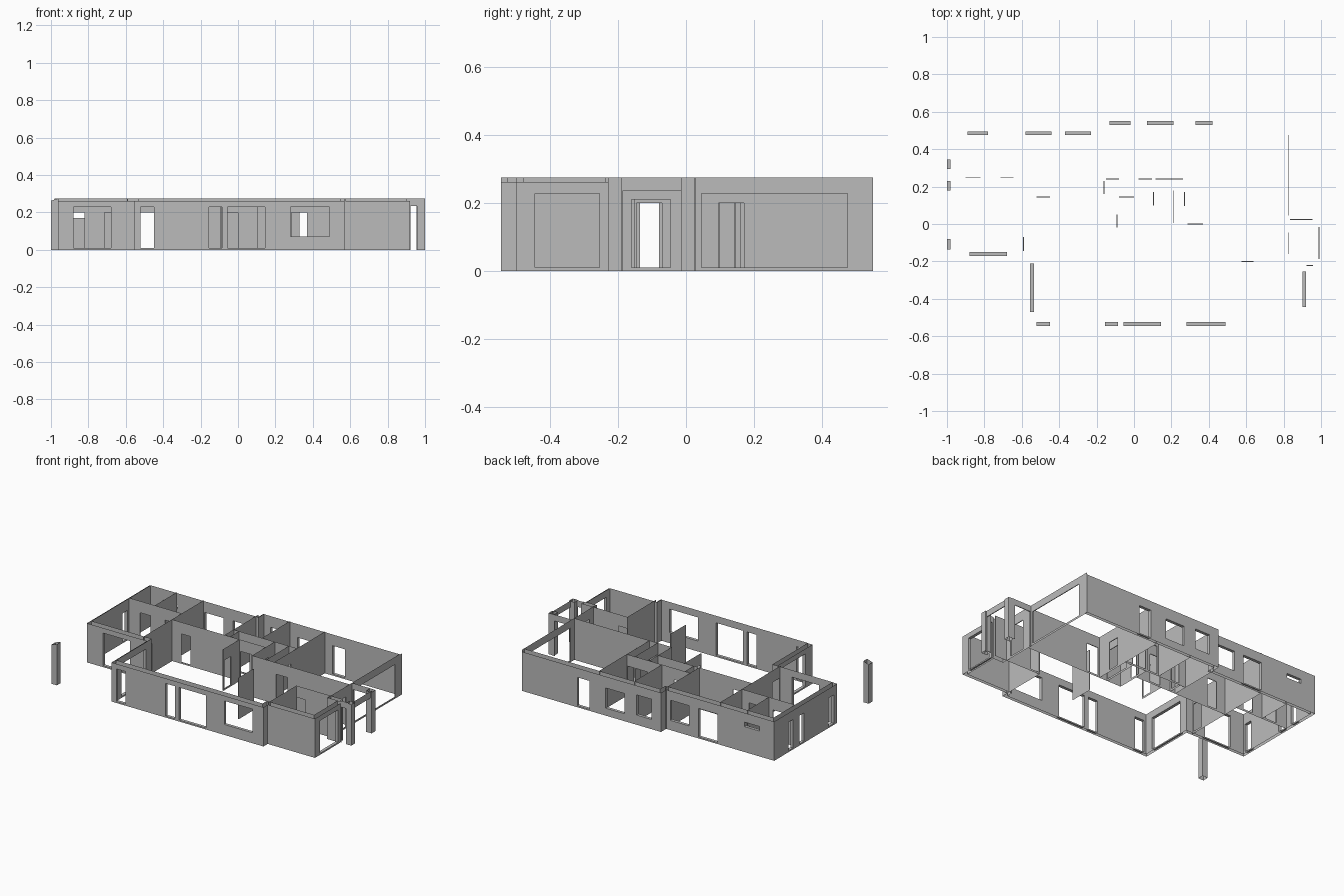
import bpy
import bmesh
from mathutils import Vector

old = bpy.data.objects.get("Cube")
if old:
    bpy.data.objects.remove(old, do_unlink=True)

LOW, HIGH = 0.262, 0.275      # outer and inner wall tops
DOOR = (0.01, 0.2)
TALL = (0.01, 0.228)
WINDOW = (0.065, 0.2)
PORCH = (0.0, 0.235)
THICK, THIN = 0.02, 0.005

plaster = bpy.data.materials.new("grey plaster")
plaster.use_nodes = True
plaster.diffuse_color = (0.5, 0.5, 0.5, 1)
plaster.node_tree.nodes["Principled BSDF"].inputs["Base Color"].default_value = (0.5, 0.5, 0.5, 1)


def finish(name, bm):
    bmesh.ops.remove_doubles(bm, verts=bm.verts, dist=0.0001)
    bmesh.ops.recalc_face_normals(bm, faces=bm.faces)
    mesh = bpy.data.meshes.new(name)
    bm.to_mesh(mesh)
    bm.free()
    mesh.materials.append(plaster)
    obj = bpy.data.objects.new(name, mesh)
    bpy.context.collection.objects.link(obj)


def wall(name, outer, inner, holes=(), tops=(HIGH, HIGH), ends=False):
    """Two open-topped skins with lined openings; holes are (low, high, (sill, head))."""
    bm = bmesh.new()
    axis = 0 if abs(outer[0][0] - outer[1][0]) > abs(outer[0][1] - outer[1][1]) else 1
    depths = [side[0][1 - axis] for side in (outer, inner)]

    def point(along, depth, z):
        return (along, depth, z) if axis == 0 else (depth, along, z)

    def quad(*corners):
        bm.faces.new([bm.verts.new(point(*c)) for c in corners])

    def panel(a, b, d, z0, z1):
        if b - a > 0.0001 and z1 - z0 > 0.0001:
            quad((a, d, z0), (b, d, z0), (b, d, z1), (a, d, z1))

    def jamb(a, z0, z1):
        quad((a, depths[0], z0), (a, depths[1], z0), (a, depths[1], z1), (a, depths[0], z1))

    holes = sorted(holes)
    for side, d, top in zip((outer, inner), depths, tops):
        start, stop = sorted(p[axis] for p in side)
        for lo, hi, (sill, head) in holes:
            panel(start, lo, d, 0, top)
            panel(lo, hi, d, 0, sill)
            panel(lo, hi, d, head, top)
            start = hi
        panel(start, stop, d, 0, top)
    # Linings of the openings
    for lo, hi, (sill, head) in holes:
        jamb(lo, sill, head)
        jamb(hi, sill, head)
        for z in (sill, head):
            if z > 0:
                quad((lo, depths[0], z), (hi, depths[0], z), (hi, depths[1], z), (lo, depths[1], z))
    if ends:
        for p in outer:
            jamb(p[axis], 0, HIGH)
    finish(name, bm)


# Outer shell: name, start corner, thickness, openings
shell = [
    ("front_left_wall", (-1, -.17), THICK, [(-.88, -.68, TALL)]),
    ("front_room_left_wall", (-.555, -.17), THICK, [(-.47, -.21, TALL)]),
    ("front_wall", (-.555, -.545), THICK,
     [(-.52, -.45, TALL), (-.155, -.085, TALL), (-.055, .145, TALL), (.28, .49, (.07, .228))]),
    ("front_step", (.57, -.545), THICK, []),
    ("front_right_wall", (.57, -.5), THICK, []),
    ("right_front_wall", (.92, -.5), THICK, [(-.445, -.255, TALL)]),
    ("porch_return", (.92, -.23), THIN, []),
    ("right_wall", (.83, -.23), THIN, [(-.16, -.045, (.01, .21)), (.045, .475, TALL)]),
    ("back_right_wall", (.83, .55), THICK,
     [(.33, .42, DOOR), (.07, .21, (.05, .185)), (-.13, -.02, WINDOW)]),
    ("back_step", (-.2, .55), THICK, []),
    ("back_left_wall", (-.2, .495), THICK,
     [(-.37, -.23, WINDOW), (-.58, -.44, DOOR), (-.89, -.78, (.17, .2))]),
    ("left_wall", (-1, .495), THICK,
     [(.295, .345, DOOR), (.18, .23, DOOR), (-.135, -.08, DOOR)]),
]
count = len(shell)
corners = [Vector(s[1]) for s in shell]
insets = []
for i, part in enumerate(shell):
    run = (corners[(i + 1) % count] - corners[i]).normalized()
    insets.append(Vector((-run.y, run.x)) * part[2])
inside = [corners[i] + insets[i - 1] + insets[i] for i in range(count)]
for i, (name, _, thick, holes) in enumerate(shell):
    j = (i + 1) % count
    wall(name, (corners[i], corners[j]), (inside[i], inside[j]), holes,
         (LOW if thick == THICK else HIGH, HIGH))


def partition(name, axis, at, lo, hi, holes=()):
    """Thin inner wall running along axis, standing at one position of the other."""
    skins = []
    for d in (at - THIN / 2, at + THIN / 2):
        skins.append([(lo, d), (hi, d)] if axis == "x" else [(d, lo), (d, hi)])
    wall(name, skins[0], skins[1], holes, ends=True)


# Inner partitions running left to right
partition("suite_partition", "x", .25, -.98, -.59, [(-.9, -.82, DOOR), (-.715, -.645, DOOR)])
partition("bedroom_partition", "x", .145, -.59, .105, [(-.52, -.45, DOOR), (-.08, 0, DOOR)])
partition("corridor_partition", "x", .24, -.2, .27,
          [(-.15, -.08, DOOR), (.025, .095, DOOR), (.115, .262, DOOR)])
partition("living_partition", "x", 0, .105, .827, [(.285, .37, DOOR)])
partition("study_partition", "x", -.2, .57, .915, [(.575, .64, DOOR)])

# Inner partitions running front to back
partition("suite_side_partition", "y", -.59, -.16, .48, [(-.145, -.07, DOOR)])
partition("bathroom_partition", "y", -.79, .25, .48)
partition("bedroom_side_partition", "y", -.2, .145, .5)
partition("corridor_end", "y", -.16, .145, .24, [(.16, .23, DOOR)])
partition("hall_end", "y", -.09, -.03, .145, [(-.02, .05, DOOR)])
partition("back_room_partition", "y", .01, .24, .535)
partition("closet_left", "y", .105, 0, .24, [(.1, .17, DOOR)])
partition("closet_right", "y", .21, 0, .24, [(.005, .18, DOOR)])
partition("great_room_partition", "y", .27, 0, .535, [(.095, .17, DOOR)])
partition("kitchen_stub", "y", .22, -.31, -.15)
partition("study_side_partition", "y", .573, -.5, -.2)

# Porch frames
partition("porch_front", "x", -.222, .915, .98, [(.922, .958, PORCH)])
partition("porch_back", "x", .025, .83, .98, [(.835, .955, PORCH)])
partition("porch_side", "y", .99, -.2, 0, [(-.187, -.015, PORCH)])


# Open tube pillars
def pillar(name, x, y, sloped=False):
    bm = bmesh.new()
    bmesh.ops.create_cube(bm, size=1)
    caps = [f for f in bm.faces if abs(f.normal.z) > 0.5]
    bmesh.ops.delete(bm, geom=caps, context='FACES_ONLY')
    for v in bm.verts:
        top = LOW if sloped and v.co.x < 0 else HIGH
        v.co = (x + v.co.x * .04, y + v.co.y * .04, top if v.co.z > 0 else 0)
    finish(name, bm)


pillar("porch_front_pillar", .98, -.21)
pillar("porch_back_pillar", .98, .005)
pillar("terrace_pillar", -.98, -.525, True)
